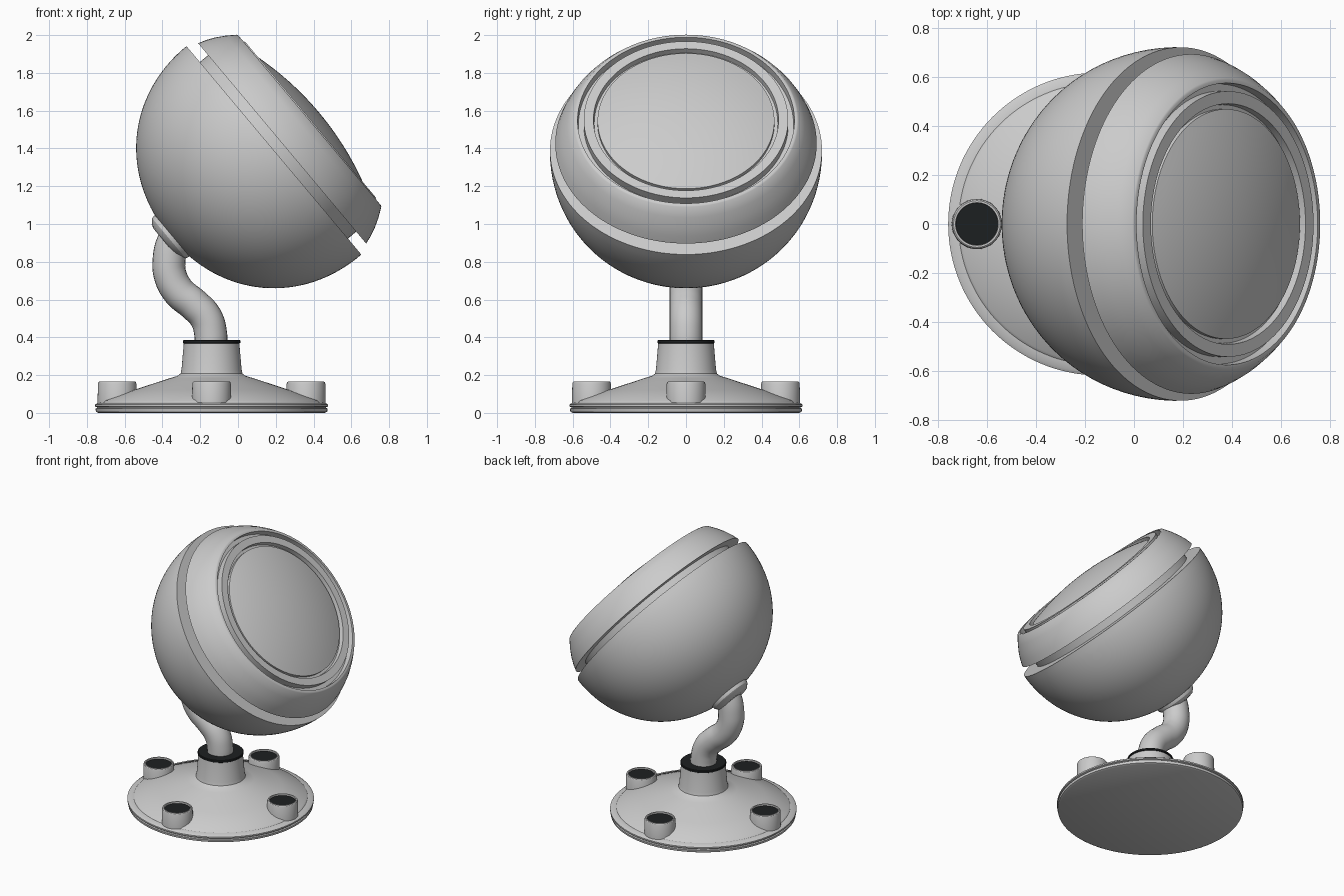
import bpy, bmesh, math
from mathutils import Matrix

if "Cube" in bpy.data.objects:
    bpy.data.objects.remove(bpy.data.objects["Cube"])

BASE_X = -0.145
black = bpy.data.materials.new("black_rubber")
black.diffuse_color = (0.012, 0.014, 0.015, 1)
black.use_nodes = True
black.node_tree.nodes["Principled BSDF"].inputs["Base Color"].default_value = black.diffuse_color


def finish(obj, mat=None, angle=30):
    me = obj.data
    me.polygons.foreach_set("use_smooth", [True] * len(me.polygons))
    me.set_sharp_from_angle(angle=math.radians(angle))
    if mat:
        me.materials.append(mat)
    return obj


def lathe(name, profile, matrix, seg=96, mat=None):
    """Revolve (radius, height) points, listed from the bottom up, around local z."""
    bm = bmesh.new()
    rings = []
    for r, z in profile:
        n = 1 if r < 1e-6 else seg
        rings.append([bm.verts.new((r * math.cos(2 * math.pi * j / seg),
                                    r * math.sin(2 * math.pi * j / seg), z)) for j in range(n)])
    for a, b in zip(rings, rings[1:]):
        for j in range(seg):
            k = (j + 1) % seg
            if len(a) == 1:
                bm.faces.new((a[0], b[k], b[j]))
            elif len(b) == 1:
                bm.faces.new((a[j], a[k], b[0]))
            else:
                bm.faces.new((a[j], a[k], b[k], b[j]))
    me = bpy.data.meshes.new(name)
    bm.to_mesh(me)
    bm.free()
    obj = bpy.data.objects.new(name, me)
    bpy.context.collection.objects.link(obj)
    obj.matrix_world = matrix
    return finish(obj, mat)


# Tilted head axis, origin at the rear shell rim
head = Matrix.Translation((0.19, 0, 1.39)) @ Matrix.Rotation(math.radians(50), 4, 'Y')

# Rear shell: slightly squared hemisphere with a flat rim
shell = []
for i in range(33):
    t = math.pi / 2 * i / 32
    shell.append((0.721 * math.sin(t) ** (2 / 2.1), -0.715 * max(math.cos(t), 0) ** (2 / 2.1)))
shell[-1] = (0.72, 0)
lathe("rear_shell", shell + [(0.61, 0)], head, 128)

# Recessed neck between the two shells
lathe("shell_gap", [(0.61, 0), (0.61, 0.057)], head, 128)

# Front shell with thin lip, groove and raised ring
lathe("front_shell", [
    (0.61, 0.057), (0.692, 0.057), (0.678, 0.10), (0.658, 0.145), (0.629, 0.195),
    (0.595, 0.243), (0.587, 0.247), (0.574, 0.247), (0.570, 0.205), (0.541, 0.205),
    (0.541, 0.253), (0.49, 0.253), (0.486, 0.222), (0.468, 0.222)], head, 128)

# Domed front lens
R = 1.6
lathe("front_dome", [(0.468, 0.222)] + [
    (0.468 * (1 - i / 12), 0.312 - R + math.sqrt(R * R - (0.468 * (1 - i / 12)) ** 2))
    for i in range(13)], head, 128)

# Flange where the stem meets the shell
lathe("stem_flange", [(0, -0.755), (0.09, -0.755), (0.115, -0.748), (0.138, -0.725),
                      (0.142, -0.71), (0.142, -0.67)], head, 64)

# Bent stem
path = [(-0.145, 0.32), (-0.145, 0.42), (-0.17, 0.505), (-0.235, 0.575), (-0.312, 0.64),
        (-0.358, 0.725), (-0.365, 0.81), (-0.345, 0.9), (-0.305, 0.96)]
cu = bpy.data.curves.new("stem_path", 'CURVE')
cu.dimensions = '3D'
cu.bevel_depth = 0.087
cu.bevel_resolution = 10
cu.resolution_u = 8
sp = cu.splines.new('BEZIER')
sp.bezier_points.add(len(path) - 1)
for bp, (x, z) in zip(sp.bezier_points, path):
    bp.co = (x, 0, z)
    bp.handle_left_type = bp.handle_right_type = 'AUTO'
tmp = bpy.data.objects.new("stem_path", cu)
bpy.context.collection.objects.link(tmp)
bpy.context.view_layer.update()
me = bpy.data.meshes.new_from_object(tmp.evaluated_get(bpy.context.evaluated_depsgraph_get()))
bpy.data.objects.remove(tmp)
stem = bpy.data.objects.new("stem", me)
bpy.context.collection.objects.link(stem)
finish(stem, angle=60)

# Base plate flowing up into the collar
base = Matrix.Translation((BASE_X + 0.005, 0, 0))
lathe("base", [(0, 0), (0.600, 0), (0.612, 0.006), (0.615, 0.022), (0.607, 0.026), (0.607, 0.030),
               (0.617, 0.034), (0.617, 0.044), (0.605, 0.052), (0.575, 0.056), (0.565, 0.066),
               (0.41, 0.122), (0.22, 0.184), (0.18, 0.196), (0.164, 0.208), (0.159, 0.23),
               (0.147, 0.37)], base, 128)
lathe("collar_seal", [(0.147, 0.368), (0.152, 0.371), (0.152, 0.382), (0.148, 0.386),
                      (0.08, 0.386)], base, 64, black)

# Four screw bosses with black plugs
for i in range(4):
    a = i * math.pi / 2
    m = Matrix.Translation((BASE_X + 0.005 + 0.5 * math.cos(a), 0.5 * math.sin(a), 0))
    lathe("screw_boss", [(0.103, 0.05), (0.102, 0.155), (0.099, 0.163), (0.095, 0.166),
                         (0.087, 0.166), (0.086, 0.152)], m, 48)
    lathe("boss_plug", [(0.086, 0.155), (0, 0.155)], m, 48, black)
